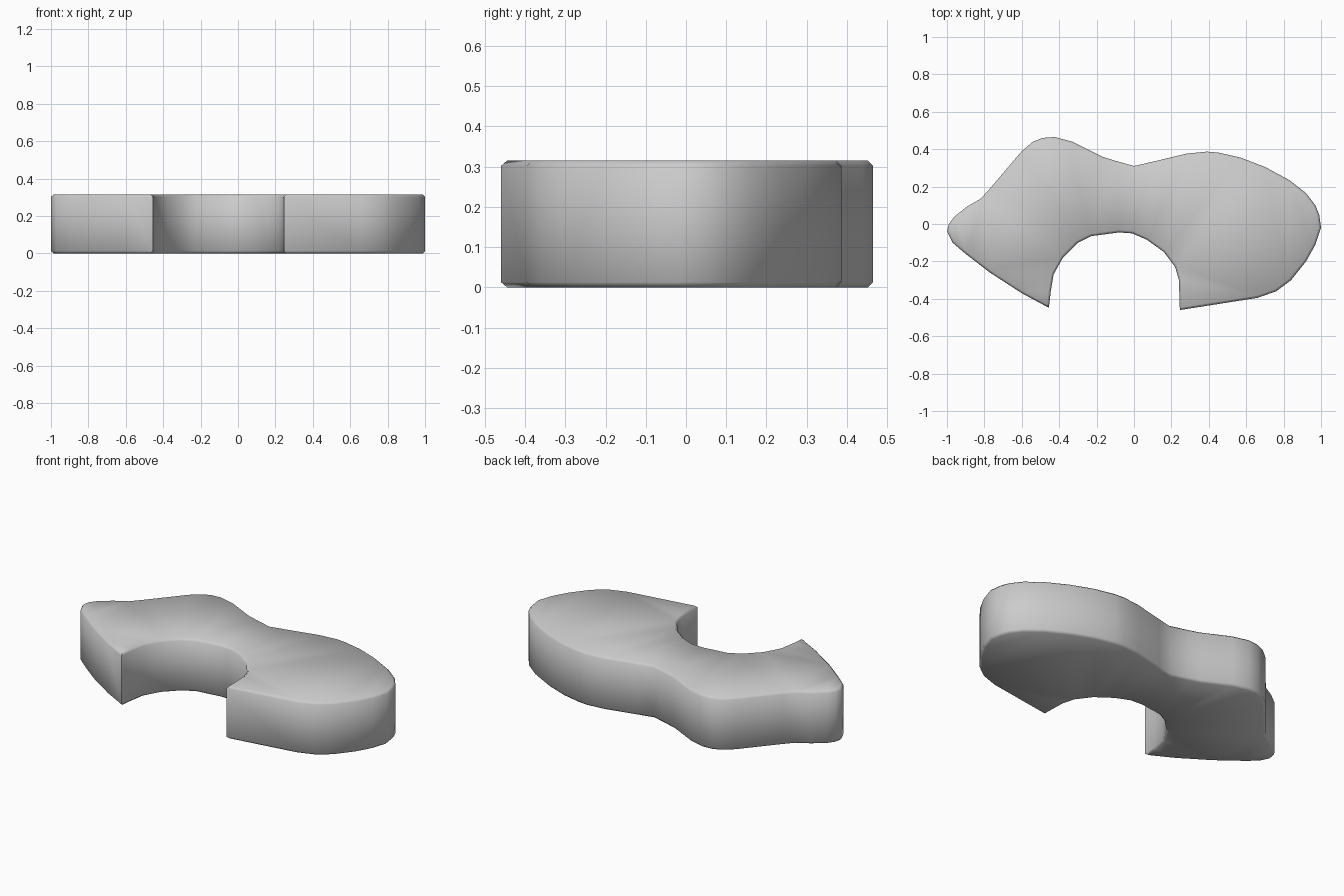
import bpy, bmesh, math

if "Cube" in bpy.data.objects:
    bpy.data.objects.remove(bpy.data.objects["Cube"])

HEIGHT = 0.315
BEVEL = 0.013

# Outline seen from above, clockwise from the left tip
back_edge = [(-1, -.04), (-.99, .0), (-.96, .04), (-.89, .095), (-.82, .135), (-.77, .19),
             (-.6, .39), (-.54, .44), (-.49, .46), (-.425, .465), (-.33, .44), (-.17, .36),
             (-.1, .338), (0, .31), (.1, .333), (.28, .376), (.39, .387), (.45, .382),
             (.57, .355), (.7, .305), (.83, .235), (.92, .165), (.97, .1), (.99, .05)]
right_lobe = [(1, -.02), (.97, -.11), (.92, -.2), (.84, -.3), (.76, -.36), (.66, -.395),
              (.245, -.46)]
notch = [(.24, -.3), (.22, -.23), (.16, -.15), (.07, -.085), (-.01, -.05), (-.08, -.045),
         (-.23, -.065), (-.3, -.1), (-.38, -.18), (-.43, -.27), (-.445, -.36), (-.455, -.448)]
left_lobe = [(-.6, -.37), (-.77, -.26), (-.9, -.16), (-.97, -.1)]
outline = back_edge + right_lobe + notch + left_lobe

# Extruded plate
bm = bmesh.new()
base = bm.faces.new([bm.verts.new((x, y, 0)) for x, y in outline])
res = bmesh.ops.extrude_face_region(bm, geom=[base], use_keep_orig=True)
top = [g for g in res["geom"] if isinstance(g, bmesh.types.BMVert)]
bmesh.ops.translate(bm, verts=top, vec=(0, 0, HEIGHT))
bmesh.ops.recalc_face_normals(bm, faces=bm.faces[:])

# Small chamfer around the top and bottom rims
rims = [e for e in bm.edges if abs(e.verts[0].co.z - e.verts[1].co.z) < 1e-5]
bmesh.ops.bevel(bm, geom=rims, offset=BEVEL, segments=1, profile=0.5, affect='EDGES')
bmesh.ops.triangulate(bm, faces=[f for f in bm.faces if len(f.verts) > 4])
bmesh.ops.recalc_face_normals(bm, faces=bm.faces[:])

mesh = bpy.data.meshes.new("curved_plate")
bm.to_mesh(mesh)
bm.free()
plate = bpy.data.objects.new("curved_plate", mesh)
bpy.context.collection.objects.link(plate)

# Soft shading across the chamfers, sharp at the notch corners
bpy.context.view_layer.objects.active = plate
plate.select_set(True)
bpy.ops.object.shade_smooth_by_angle(angle=math.radians(50))
